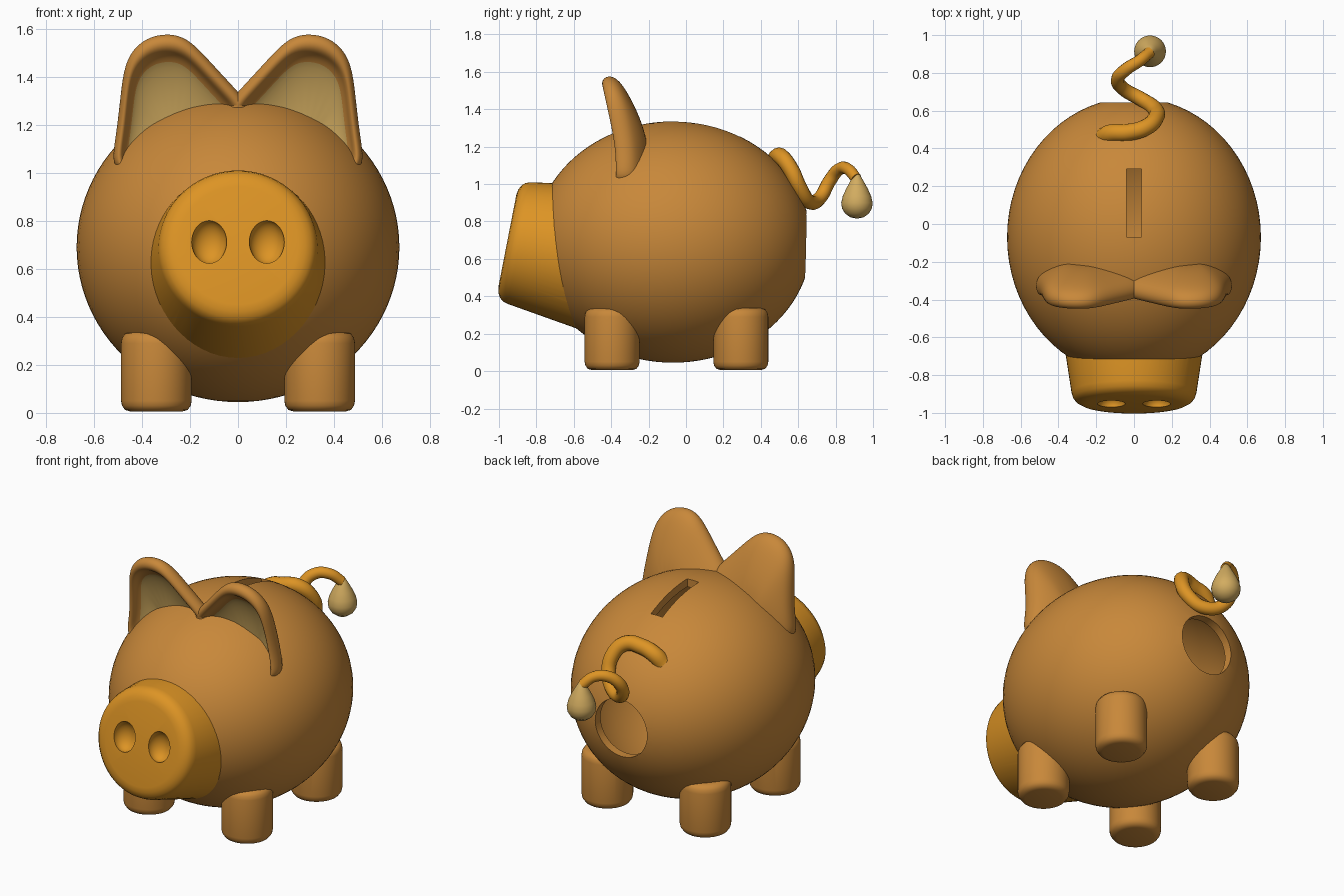
import bpy, bmesh, math
from mathutils import Matrix, Vector

if "Cube" in bpy.data.objects:
    bpy.data.objects.remove(bpy.data.objects["Cube"])

CENTRE = Vector((0, -0.07, 0.69))
RADII = Vector((0.672, 0.74, 0.645))
WALL = 0.05


def material(name, rgb):
    m = bpy.data.materials.new(name)
    m.diffuse_color = (*rgb, 1)
    m.use_nodes = True
    m.node_tree.nodes["Principled BSDF"].inputs["Base Color"].default_value = m.diffuse_color
    return m


BROWN = material("warm brown", (0.578, 0.246, 0.042))
ORANGE = material("golden orange", (0.723, 0.296, 0.018))
CREAM = material("cream tan", (0.645, 0.413, 0.117))


def make(name, bm, *mats):
    bmesh.ops.recalc_face_normals(bm, faces=bm.faces)
    me = bpy.data.meshes.new(name)
    bm.to_mesh(me)
    bm.free()
    ob = bpy.data.objects.new(name, me)
    bpy.context.collection.objects.link(ob)
    for m in mats:
        me.materials.append(m)
    return ob


def activate(ob):
    bpy.ops.object.select_all(action='DESELECT')
    ob.select_set(True)
    bpy.context.view_layer.objects.active = ob


def smooth(ob, angle=35):
    activate(ob)
    bpy.ops.object.shade_smooth_by_angle(angle=math.radians(angle))


def apply(ob, mod):
    activate(ob)
    bpy.ops.object.modifier_apply(modifier=mod.name)


def cut(ob, cutter):
    mod = ob.modifiers.new("cut", 'BOOLEAN')
    mod.operation = 'DIFFERENCE'
    mod.solver = 'EXACT'
    mod.object = cutter
    apply(ob, mod)


def ellipsoid(name, centre, radii, *mats, segs=72, rings=48):
    bm = bmesh.new()
    bmesh.ops.create_uvsphere(bm, u_segments=segs, v_segments=rings, radius=1,
                              matrix=Matrix.Translation(centre) @ Matrix.Diagonal((*radii, 1)))
    return make(name, bm, *mats)


def lathe(name, profile, matrix, mat, n=48):
    """Spin (radius, z) points round local z; end points sit on the axis."""
    bm = bmesh.new()
    rows = []
    for r, z in profile:
        if r == 0:
            rows.append([bm.verts.new((0, 0, z))] * n)
        else:
            rows.append([bm.verts.new((r * math.cos(2 * math.pi * i / n),
                                       r * math.sin(2 * math.pi * i / n), z)) for i in range(n)])
    skin(bm, rows)
    bm.transform(matrix)
    return make(name, bm, mat)


def skin(bm, rows):
    """Join successive closed rows; a row of one repeated vertex is a pole."""
    n = len(rows[0])
    for k, (a, b) in enumerate(zip(rows, rows[1:])):
        for i in range(n):
            j = (i + 1) % n
            f = bm.faces.new(dict.fromkeys((a[i], a[j], b[j], b[i])))
            f.tag = k >= len(rows) - 3


# Cutters: hollow inside, coin slot, rear opening, nostrils
cavity = ellipsoid("cavity_cutter", CENTRE, RADII - Vector((WALL,) * 3))
bm = bmesh.new()
bmesh.ops.create_cube(bm, size=1, matrix=Matrix.Translation((0, 0.11, 1.25))
                      @ Matrix.Diagonal((0.08, 0.36, 0.5, 1)))
slot = make("slot_cutter", bm)
opening = lathe("opening_cutter", [(0, -0.25), (0.18, -0.25), (0.18, 0.25), (0, 0.25)],
                Matrix.Translation((0, 0.65, 0.68)) @ Matrix.Rotation(math.pi / 2, 4, 'X'), None)
nostrils = [ellipsoid("nostril_cutter", (s * 0.12, -0.953, 0.712), (0.073, 0.065, 0.092),
                      segs=32, rings=24) for s in (-1, 1)]
cutters = [cavity, slot, opening, *nostrils]
for c in cutters:
    c.hide_render = True

# Body shell
body = ellipsoid("body", CENTRE, RADII, BROWN)
for c in (cavity, slot, opening):
    cut(body, c)
smooth(body)

# Snout: tilted cone with rounded rim
snout = lathe("snout", [(0, 0), (0.25, 0), (0.28, -0.005), (0.305, -0.018), (0.322, -0.037),
                        (0.331, -0.065), (0.397, -0.5), (0, -0.5)],
              Matrix.Translation((0, -0.955, 0.697)) @ Matrix.Rotation(math.radians(79), 4, 'X'),
              ORANGE, n=64)
for c in (cavity, *nostrils):
    cut(snout, c)
smooth(snout)

# Legs
for end, y in (("front", -0.395), ("back", 0.293)):
    for side, s in (("left", -1), ("right", 1)):
        leg = lathe(f"{end}_leg_{side}",
                    [(0, 0.005), (0.105, 0.005), (0.13, 0.012), (0.143, 0.03), (0.147, 0.05),
                     (0.147, 0.29), (0.143, 0.312), (0.13, 0.33), (0.105, 0.338), (0, 0.338)],
                    Matrix.Translation((s * 0.34, y, 0)), BROWN)
        cut(leg, cavity)
        smooth(leg, 40)

# Ears: outline shrunk in rings, domed behind and hollowed in front
OUTLINE = [(-0.05, 1.28), (0, 1.34), (0.08, 1.425), (0.17, 1.525), (0.23, 1.57), (0.30, 1.582),
           (0.38, 1.565), (0.445, 1.51), (0.478, 1.43), (0.492, 1.3), (0.507, 1.17), (0.525, 1.06),
           (0.51, 1.02), (0.45, 0.97), (0.27, 0.9), (0.05, 1.0), (-0.05, 1.15)]
EAR_RINGS = [(0, 0.13), (0.4, 0.12), (0.7, 0.09), (0.9, 0.055), (0.98, 0.025), (1.005, -0.01),
             (0.97, -0.045), (0.9, -0.06), (0.84, -0.045), (0.8, 0.0), (0.5, 0.03), (0, 0.04)]
for side, s in (("left", -1), ("right", 1)):
    bm = bmesh.new()
    rows = []
    for scale, dy in EAR_RINGS:
        pts = [(0.27 + (x - 0.27) * scale, 1.1 + (z - 1.1) * scale) for x, z in OUTLINE]
        if scale == 0:
            pts = pts[:1]
        row = [bm.verts.new((s * x, -0.32 - 0.22 * max(0, z - 1.2) + dy, z)) for x, z in pts]
        rows.append(row * (len(OUTLINE) // len(row)))
    skin(bm, rows)
    for f in bm.faces:
        f.material_index = 1 if f.tag else 0
    ear = make(f"ear_{side}", bm, BROWN, CREAM)
    sub = ear.modifiers.new("smooth", 'SUBSURF')
    sub.levels = sub.render_levels = 2
    apply(ear, sub)
    cut(ear, cavity)
    smooth(ear, 60)

# Curly tail: tapered tube along a spline
PATH = [(-0.16, 0.46, 1.06), (-0.12, 0.48, 1.11), (-0.03, 0.485, 1.14), (0.06, 0.51, 1.145),
        (0.115, 0.56, 1.08), (0.11, 0.61, 0.975), (0.04, 0.66, 0.905), (-0.055, 0.715, 0.925),
        (-0.085, 0.77, 1.02), (-0.04, 0.82, 1.08), (0.03, 0.865, 1.08), (0.085, 0.91, 1.03)]
cu = bpy.data.curves.new("tail", 'CURVE')
cu.dimensions = '3D'
cu.bevel_depth = 1
cu.bevel_resolution = 5
cu.use_fill_caps = True
sp = cu.splines.new('BEZIER')
sp.bezier_points.add(len(PATH) - 1)
sp.resolution_u = 8
for i, (bp, p) in enumerate(zip(sp.bezier_points, PATH)):
    bp.co = p
    bp.handle_left_type = bp.handle_right_type = 'AUTO'
    bp.radius = 0.05 - 0.02 * i / (len(PATH) - 1)
tail = bpy.data.objects.new("tail", cu)
bpy.context.collection.objects.link(tail)
cu.materials.append(ORANGE)
activate(tail)
bpy.ops.object.convert(target='MESH')
smooth(bpy.context.view_layer.objects.active, 50)

# Teardrop tuft at the tail end
tuft = lathe("tail_tuft", [(0, 0.815), (0.035, 0.822), (0.063, 0.842), (0.08, 0.87), (0.084, 0.9),
                           (0.076, 0.935), (0.058, 0.975), (0.036, 1.015), (0.016, 1.048), (0, 1.062)],
             Matrix.Translation((0.085, 0.914, 0)), CREAM, n=32)
smooth(tuft, 60)

for c in cutters:
    bpy.data.objects.remove(c)
